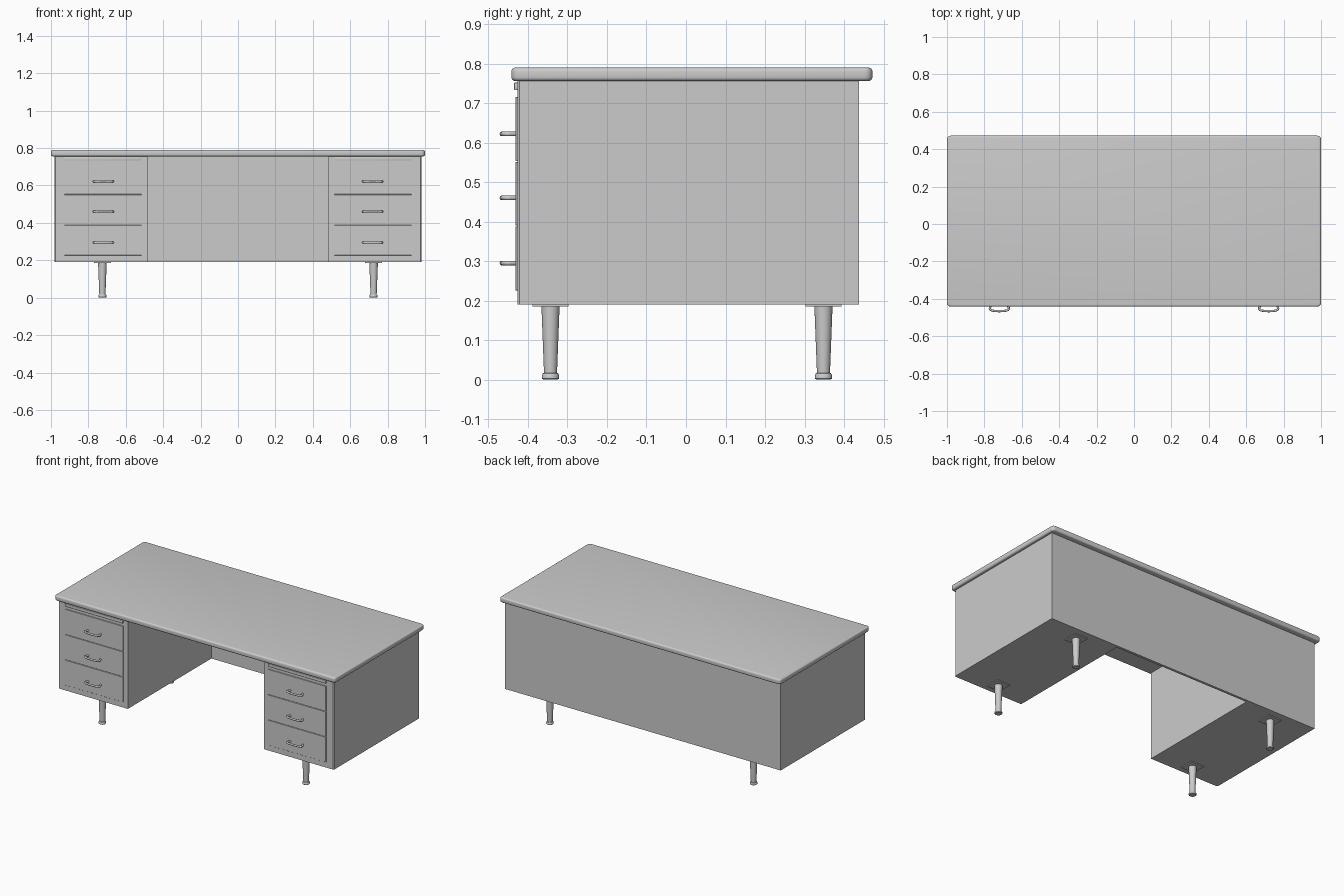
import bpy, bmesh, math

if "Cube" in bpy.data.objects:
    bpy.data.objects.remove(bpy.data.objects["Cube"])


def finish(name, bm, angle=35):
    bmesh.ops.recalc_face_normals(bm, faces=bm.faces)
    me = bpy.data.meshes.new(name)
    bm.to_mesh(me)
    bm.free()
    ob = bpy.data.objects.new(name, me)
    bpy.context.collection.objects.link(ob)
    bpy.ops.object.select_all(action='DESELECT')
    ob.select_set(True)
    bpy.context.view_layer.objects.active = ob
    bpy.ops.object.shade_smooth_by_angle(angle=math.radians(angle))
    return ob


def box(name, x, y, z, bevel=0.0, segs=2):
    bm = bmesh.new()
    bmesh.ops.create_cube(bm, size=1)
    for v in bm.verts:
        v.co = [r[0] if c < 0 else r[1] for c, r in zip(v.co, (x, y, z))]
    if bevel:
        bmesh.ops.bevel(bm, geom=bm.edges[:], offset=bevel, segments=segs,
                        profile=0.5, affect='EDGES')
    return finish(name, bm)


def prism(name, pts, z0, z1):
    bm = bmesh.new()
    f = bm.faces.new([bm.verts.new((x, y, z0)) for x, y in pts])
    r = bmesh.ops.extrude_face_region(bm, geom=[f])
    for v in r['geom']:
        if isinstance(v, bmesh.types.BMVert):
            v.co.z = z1
    return finish(name, bm)


def lathe(name, profile, cx, cy, segs=24):
    bm = bmesh.new()
    rings = [[bm.verts.new((cx + r * math.cos(2 * math.pi * i / segs),
                            cy + r * math.sin(2 * math.pi * i / segs), z))
              for i in range(segs)] for r, z in profile]
    for a, b in zip(rings, rings[1:]):
        for i in range(segs):
            j = (i + 1) % segs
            bm.faces.new((a[i], a[j], b[j], b[i]))
    bm.faces.new(rings[0])
    bm.faces.new(rings[-1])
    return finish(name, bm)


def handle(name, cx, z):
    # bowed bar with both ends turned back into the drawer front
    half = [(0.044, -0.430), (0.046, -0.438), (0.050, -0.446), (0.051, -0.453),
            (0.047, -0.459), (0.038, -0.463), (0.020, -0.4655)]
    path = [(-x, y) for x, y in half] + [(0, -0.466)] + half[::-1]
    cu = bpy.data.curves.new(name, 'CURVE')
    cu.dimensions = '3D'
    cu.bevel_depth = 0.006
    cu.bevel_resolution = 3
    sp = cu.splines.new('POLY')
    sp.points.add(len(path) - 1)
    for p, (x, y) in zip(sp.points, path):
        p.co = (cx + x, y, z, 1)
    ob = bpy.data.objects.new(name, cu)
    bpy.context.collection.objects.link(ob)
    bpy.ops.object.select_all(action='DESELECT')
    ob.select_set(True)
    bpy.context.view_layer.objects.active = ob
    bpy.ops.object.convert(target='MESH')


# desk top: rounded corners, then rounded rims
bm = bmesh.new()
bmesh.ops.create_cube(bm, size=1)
for v in bm.verts:
    v.co = (1.0 if v.co.x > 0 else -1.0, 0.472 if v.co.y > 0 else -0.442,
            0.79 if v.co.z > 0 else 0.756)
vertical = [e for e in bm.edges if abs(e.verts[0].co.z - e.verts[1].co.z) > 0.01]
bmesh.ops.bevel(bm, geom=vertical, offset=0.02, segments=5, profile=0.5, affect='EDGES')
rims = [e for e in bm.edges if abs(e.verts[0].co.z - e.verts[1].co.z) < 0.001]
bmesh.ops.bevel(bm, geom=rims, offset=0.01, segments=4, profile=0.5, affect='EDGES')
finish("desk_top", bm)

# U-shaped carcass: two pedestals joined by the back panel
W, K, F, B, C = 0.981, 0.485, -0.427, 0.438, 0.006
right = [(K, 0.422), (K, F), (W - C, F), (W, F + C), (W, B)]
prism("carcass", right + [(-x, y) for x, y in right[::-1]], 0.19, 0.757)

leg_profile = [(0.018, 0.0), (0.022, 0.003), (0.022, 0.011), (0.019, 0.016),
               (0.0165, 0.017), (0.023, 0.186)]
for s, side in ((-1, "left"), (1, "right")):
    x0, x1 = sorted((s * 0.516, s * 0.928))
    # drawer fronts with handles
    for i, (z0, z1, zh) in enumerate(((0.226, 0.388, 0.295), (0.390, 0.551, 0.46),
                                      (0.553, 0.715, 0.622)), 1):
        box(f"{side}_drawer_{i}", (x0, x1), (-0.432, -0.42), (z0, z1), 0.001, 1)
        handle(f"{side}_handle_{i}", s * 0.72, zh)
    # pull-out writing board
    box(f"{side}_pullout_board", (x0, x1), (-0.435, -0.40), (0.733, 0.752), 0.002)
    # legs on mounting plates
    for y, end in ((-0.343, "front"), (0.348, "back")):
        cx = s * 0.725
        box(f"{side}_{end}_leg_plate", (cx - 0.046, cx + 0.046),
            (y - 0.046, y + 0.046), (0.185, 0.192))
        lathe(f"{side}_{end}_leg", leg_profile, cx, y)
